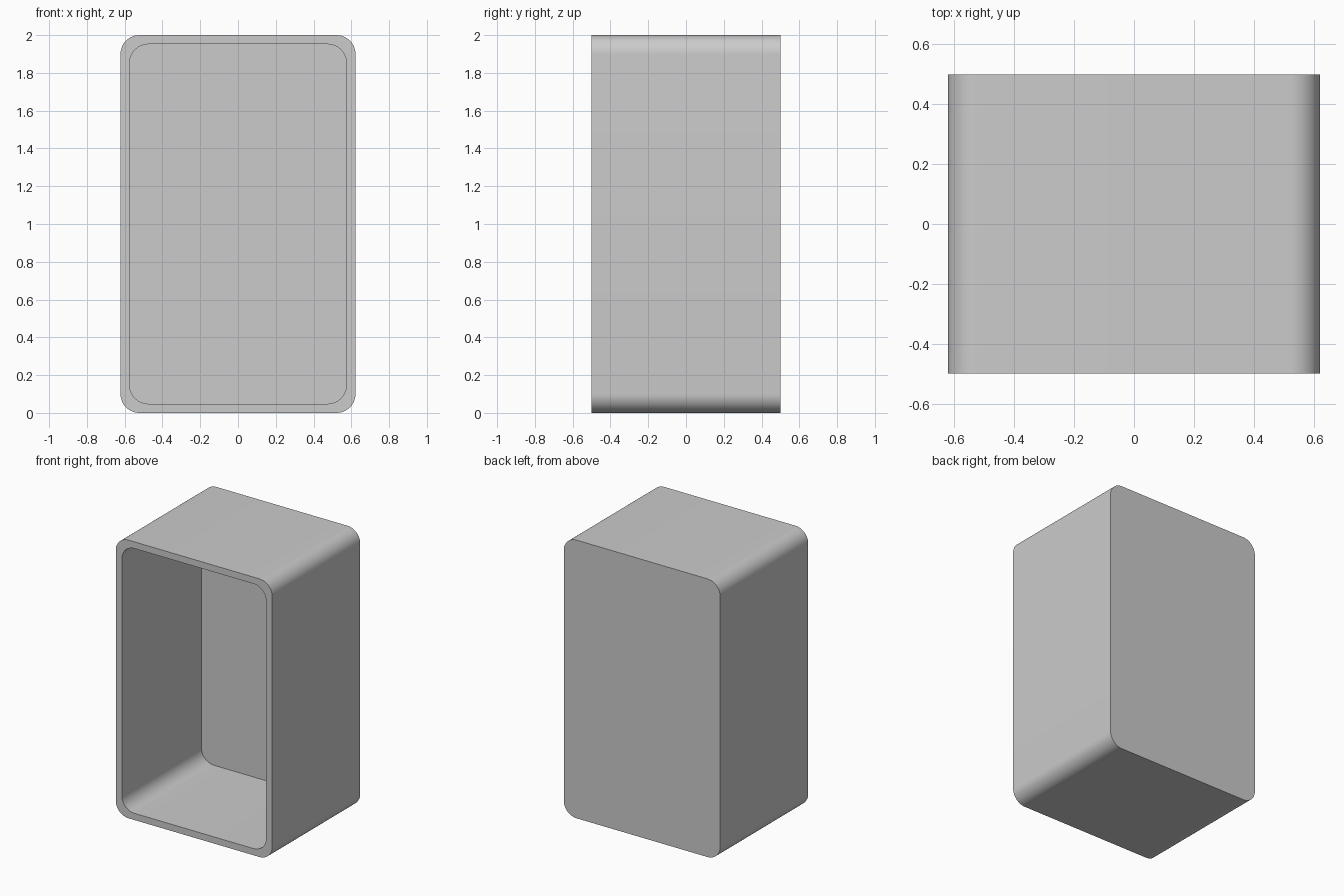
import bpy, bmesh, math

if "Cube" in bpy.data.objects:
    bpy.data.objects.remove(bpy.data.objects["Cube"])

HALF_W, HEIGHT, HALF_D = 0.622, 2.0, 0.5
WALL, RADIUS, BACK_Y = 0.048, 0.1, 0.404
STEPS = 12


def ring(bm, inset, y):
    """Rounded rectangle in the xz plane, running once round the opening."""
    cx = HALF_W - inset - RADIUS
    cz = HEIGHT / 2 - inset - RADIUS
    verts = []
    for i, (sx, sz) in enumerate([(1, 1), (-1, 1), (-1, -1), (1, -1)]):
        for k in range(STEPS + 1):
            a = math.pi / 2 * (i + k / STEPS)
            verts.append(bm.verts.new((sx * cx + RADIUS * math.cos(a), y,
                                       HEIGHT / 2 + sz * cz + RADIUS * math.sin(a))))
    return verts


def bridge(bm, a, b):
    for i in range(len(a)):
        j = (i + 1) % len(a)
        bm.faces.new((a[i], a[j], b[j], b[i]))


bm = bmesh.new()

# Outer back, outer front, inner front, inner back
rings = [ring(bm, 0, HALF_D), ring(bm, 0, -HALF_D),
         ring(bm, WALL, -HALF_D), ring(bm, WALL, BACK_Y)]
for a, b in zip(rings, rings[1:]):
    bridge(bm, a, b)

# Outside and inside faces of the back panel
bm.faces.new(rings[0])
bm.faces.new(rings[-1])
bmesh.ops.recalc_face_normals(bm, faces=bm.faces)

mesh = bpy.data.meshes.new("open_box")
bm.to_mesh(mesh)
bm.free()
box = bpy.data.objects.new("open_box", mesh)
bpy.context.collection.objects.link(box)

# Smooth corners, sharp rims
bpy.context.view_layer.objects.active = box
box.select_set(True)
bpy.ops.object.shade_smooth_by_angle(angle=math.radians(30))
